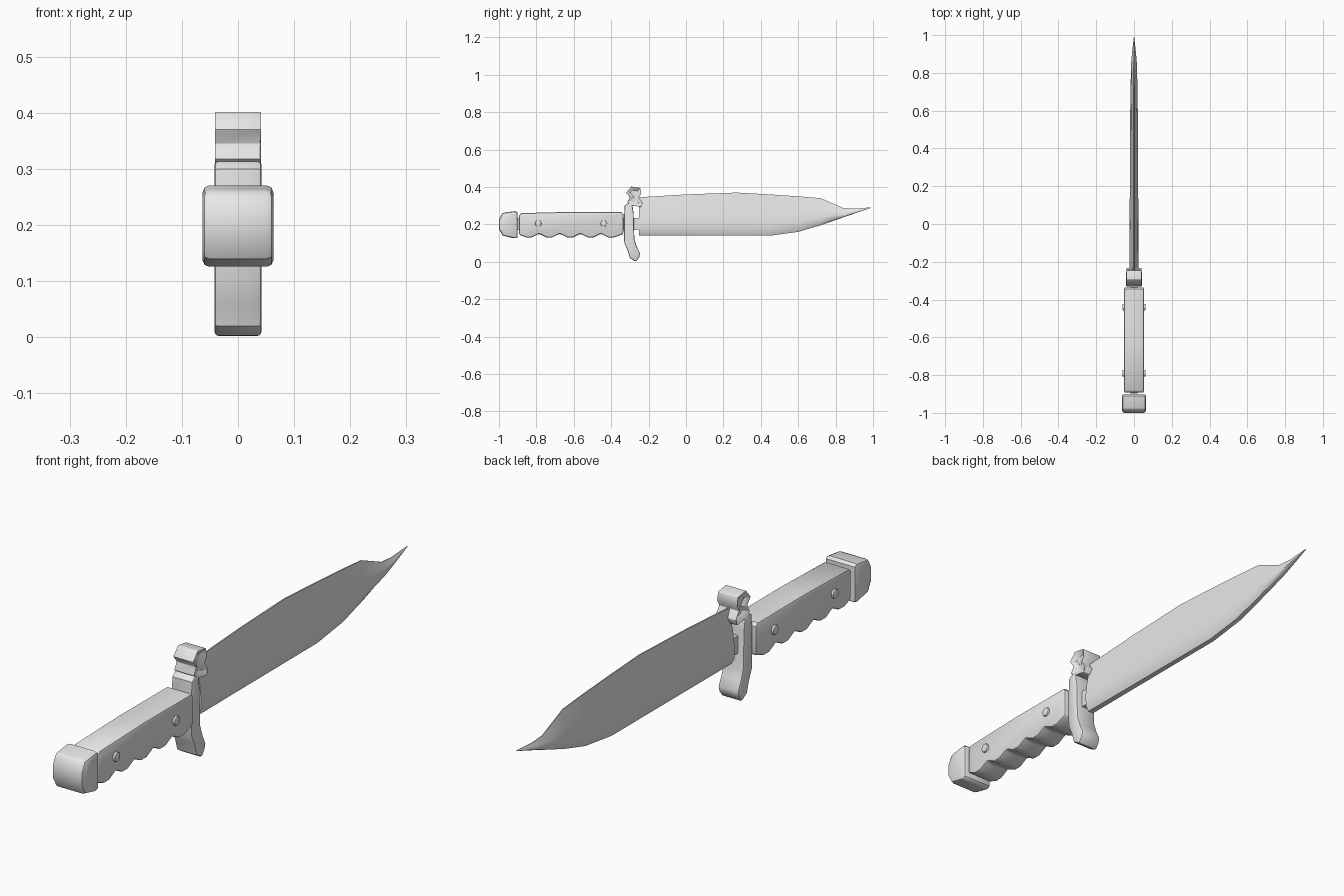
import bpy, bmesh, math

old = bpy.data.objects.get("Cube")
if old:
    bpy.data.objects.remove(old)

grey = bpy.data.materials.new("light_grey")
grey.use_nodes = True
grey.diffuse_color = (0.8, 0.8, 0.8, 1)
grey.node_tree.nodes["Principled BSDF"].inputs["Base Color"].default_value = (0.8, 0.8, 0.8, 1)


def finish(bm, name, bevel=0, angle=35):
    bmesh.ops.recalc_face_normals(bm, faces=bm.faces)
    mesh = bpy.data.meshes.new(name)
    bm.to_mesh(mesh)
    bm.free()
    mesh.materials.append(grey)
    ob = bpy.data.objects.new(name, mesh)
    bpy.context.collection.objects.link(ob)
    bpy.ops.object.select_all(action='DESELECT')
    bpy.context.view_layer.objects.active = ob
    ob.select_set(True)
    if bevel:
        mod = ob.modifiers.new("bevel", 'BEVEL')
        mod.width, mod.segments = bevel, 2
        mod.limit_method, mod.angle_limit = 'ANGLE', math.radians(50)
        bpy.ops.object.modifier_apply(modifier=mod.name)
    bpy.ops.object.shade_smooth_by_angle(angle=math.radians(angle))
    return ob


def slab(name, profile, half, bevel, dish=0):
    """Side profile (y, z) extruded across x; dish sinks the side faces."""
    bm = bmesh.new()
    left = [bm.verts.new((-half, y, z)) for y, z in profile]
    right = [bm.verts.new((half, y, z)) for y, z in profile]
    n = len(profile)
    caps = [bm.faces.new(left), bm.faces.new(right[::-1])]
    for i in range(n):
        j = (i + 1) % n
        bm.faces.new((left[i], right[i], right[j], left[j]))
    bmesh.ops.recalc_face_normals(bm, faces=bm.faces)
    if dish:
        for cap in caps:
            bmesh.ops.inset_individual(bm, faces=[cap], thickness=0.022, depth=-dish)
    return finish(bm, name, bevel)


# Blade: stations of (y, spine z, edge z, half thickness)
stations = [(-0.25, 0.345, 0.14, 0.025), (0.0, 0.36, 0.14, 0.023),
            (0.27, 0.37, 0.14, 0.022), (0.45, 0.36, 0.14, 0.021),
            (0.6, 0.35, 0.16, 0.02), (0.72, 0.34, 0.195, 0.018),
            (0.84, 0.288, 0.237, 0.016), (0.9, 0.284, 0.258, 0.011),
            (0.99, 0.291, 0.288, 0.001)]
section = [(0.1, 1), (0.75, 0.55), (1, 0.28), (0.9, 0.1), (0.45, 0)]
bm = bmesh.new()
rings = []
for y, top, low, t in stations:
    half = [(t * w, low + (top - low) * h) for w, h in section]
    loop = half + [(-x, z) for x, z in reversed(half)]
    rings.append([bm.verts.new((x, y, z)) for x, z in loop])
for a, b in zip(rings, rings[1:]):
    for i in range(len(a)):
        j = (i + 1) % len(a)
        bm.faces.new((a[i], a[j], b[j], b[i]))
bm.faces.new(rings[0])
bm.faces.new(rings[-1][::-1])
finish(bm, "blade", 0, 45)

# Grip with finger grooves along the underside
grip = [(-0.335, 0.255), (-0.345, 0.266), (-0.62, 0.267), (-0.88, 0.26), (-0.893, 0.25), (-0.893, 0.145)]
for i in range(5):
    y = -0.84 + i * 0.11
    grip += [(y - 0.015, 0.13), (y + 0.015, 0.13)]
    if i < 4:
        grip += [(y + 0.055, 0.15)]
grip += [(-0.335, 0.148)]
slab("grip", grip, 0.053, 0.009)

# Pommel and the tang joining the parts
slab("pommel", [(-1, 0.175), (-1, 0.225), (-0.982, 0.262), (-0.91, 0.271),
                (-0.9, 0.262), (-0.9, 0.133), (-0.91, 0.123), (-0.98, 0.14)], 0.063, 0.012)
slab("tang", [(-0.91, 0.17), (-0.91, 0.235), (-0.24, 0.235), (-0.24, 0.17)], 0.018, 0)

# Cross guard with a forward curling foot
slab("guard", [(-0.328, 0.3), (-0.31, 0.315), (-0.288, 0.31), (-0.28, 0.26),
               (-0.276, 0.12), (-0.263, 0.08), (-0.246, 0.045), (-0.25, 0.025),
               (-0.268, 0.0), (-0.3, 0.02), (-0.312, 0.06), (-0.33, 0.1), (-0.332, 0.22)], 0.042, 0.007)

# Flared collar above the guard
slab("guard_collar", [(-0.32, 0.37), (-0.293, 0.402), (-0.245, 0.395), (-0.24, 0.365),
                      (-0.252, 0.342), (-0.232, 0.315), (-0.24, 0.293), (-0.285, 0.3),
                      (-0.315, 0.318), (-0.3, 0.345)], 0.042, 0.003, 0.014)

# Rivets through the grip
for name, y in (("front_rivet", -0.44), ("rear_rivet", -0.79)):
    bm = bmesh.new()
    bmesh.ops.create_cone(bm, cap_ends=True, segments=16, radius1=0.017, radius2=0.017, depth=0.122)
    for v in bm.verts:
        v.co = (v.co.z, y + v.co.x, 0.205 + v.co.y)
    finish(bm, name, 0.003)
